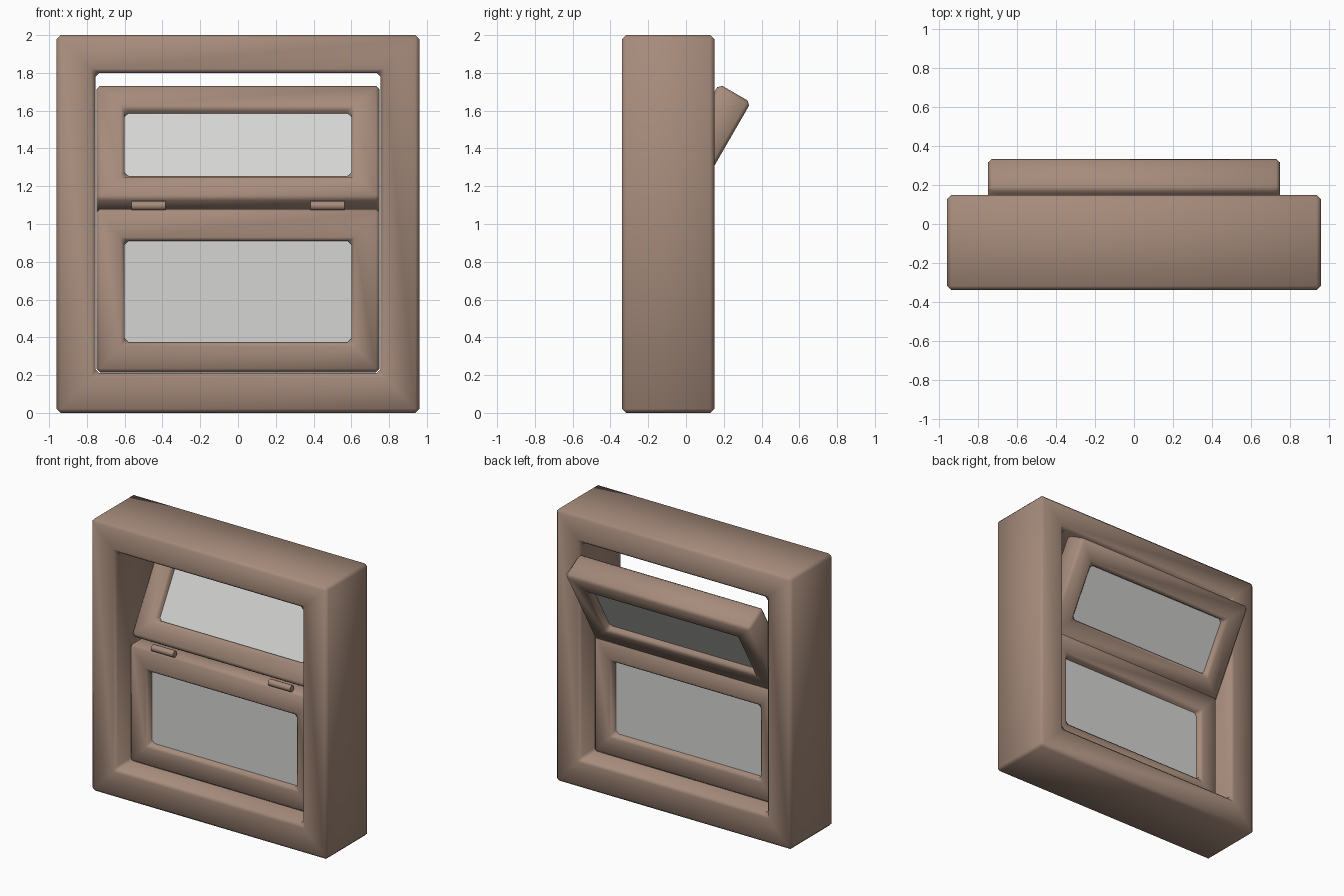
import bpy, bmesh, math

if "Cube" in bpy.data.objects:
    bpy.data.objects.remove(bpy.data.objects["Cube"])

def material(name, rgb):
    m = bpy.data.materials.new(name)
    m.diffuse_color = (*rgb, 1)
    m.use_nodes = True
    m.node_tree.nodes["Principled BSDF"].inputs["Base Color"].default_value = m.diffuse_color
    return m

WOOD = material("brown wood", (0.38, 0.26, 0.20))
GLASS = material("pale glass", (0.66, 0.66, 0.65))

def finish(name, bm, mat, bevel=0.0, smooth=True):
    bmesh.ops.recalc_face_normals(bm, faces=bm.faces)
    if bevel:
        edges = [e for e in bm.edges if e.calc_face_angle(0) > 0.5]
        bmesh.ops.bevel(bm, geom=edges, offset=bevel, offset_type='OFFSET',
                        segments=1, affect='EDGES', clamp_overlap=True)
    for f in bm.faces:
        f.smooth = smooth
    me = bpy.data.meshes.new(name)
    bm.to_mesh(me)
    bm.free()
    me.materials.append(mat)
    ob = bpy.data.objects.new(name, me)
    bpy.context.collection.objects.link(ob)
    return ob

def ring(name, outer, inner, y0, y1, bevel):
    """Rectangular frame; outer and inner are (half width, bottom, top)."""
    bm = bmesh.new()
    def loop(r, y):
        w, b, t = r
        return [bm.verts.new((x, y, z)) for x, z in ((-w, b), (w, b), (w, t), (-w, t))]
    loops = [loop(outer, y0), loop(inner, y0), loop(inner, y1), loop(outer, y1)]
    for k in range(4):
        a, b = loops[k], loops[(k + 1) % 4]
        for i in range(4):
            j = (i + 1) % 4
            bm.faces.new((a[i], a[j], b[j], b[i]))
    return finish(name, bm, WOOD, bevel)

def pane(name, w, z0, z1, y0, y1):
    bm = bmesh.new()
    bmesh.ops.create_cube(bm, size=1)
    for v in bm.verts:
        v.co = (v.co.x * 2 * w, (y0 + y1) / 2 + v.co.y * (y1 - y0),
                (z0 + z1) / 2 + v.co.z * (z1 - z0))
    return finish(name, bm, GLASS, smooth=False)

# fixed outer frame
ring("outer_frame", (0.96, 0, 2), (0.755, 0.21, 1.80), -0.34, 0.15, 0.022)

# fixed lower sash
ring("lower_sash", (0.75, 0.215, 1.08), (0.60, 0.373, 0.91), -0.19, 0.005, 0.02)
pane("lower_glass", 0.61, 0.363, 0.92, -0.14, -0.045)

# upper sash, tilted open toward the back about its lower edge
upper = [ring("upper_sash", (0.75, 0, 0.70), (0.60, 0.15, 0.55), 0, 0.195, 0.02),
         pane("upper_glass", 0.61, 0.14, 0.56, 0.05, 0.145)]
for ob in upper:
    ob.location = (0, -0.175, 1.135)
    ob.rotation_euler = (math.radians(-30), 0, 0)

# hinge barrels between the sashes
for side, s in (("left", -1), ("right", 1)):
    bm = bmesh.new()
    bmesh.ops.create_cone(bm, cap_ends=True, segments=12, radius1=0.024,
                          radius2=0.024, depth=0.18)
    ob = finish("hinge_" + side, bm, WOOD)
    ob.rotation_euler = (0, math.radians(90), 0)
    ob.location = (s * 0.475, -0.18, 1.097)
    ob.select_set(True)
    bpy.context.view_layer.objects.active = ob
    bpy.ops.object.shade_smooth_by_angle(angle=math.radians(40))
    ob.select_set(False)
